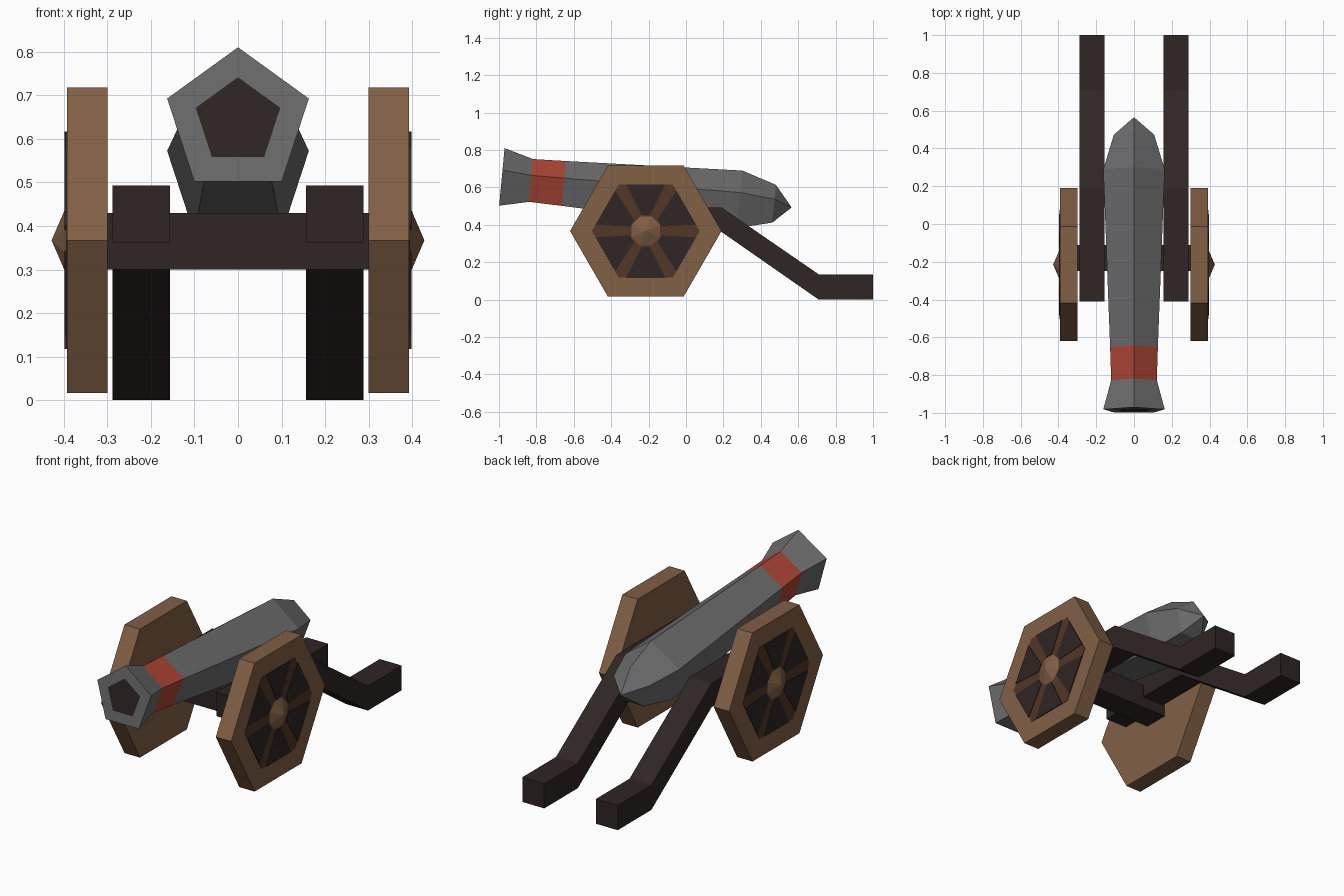
import bpy, bmesh, math
from mathutils import Vector

if "Cube" in bpy.data.objects:
    bpy.data.objects.remove(bpy.data.objects["Cube"])


def material(name, rgb):
    m = bpy.data.materials.new(name)
    m.diffuse_color = (*rgb, 1)
    m.use_nodes = True
    m.node_tree.nodes["Principled BSDF"].inputs["Base Color"].default_value = m.diffuse_color
    return m


IRON = material("iron grey", (0.15, 0.15, 0.155))
RED = material("band red", (0.42, 0.06, 0.035))
WOOD = material("wheel brown", (0.22, 0.115, 0.06))
SPOKE = material("spoke brown", (0.085, 0.038, 0.021))
DARK = material("dark wood", (0.029, 0.018, 0.018))


def make(name, verts, faces, mats, rule=None):
    me = bpy.data.meshes.new(name)
    me.from_pydata(verts, [], faces)
    for m in mats:
        me.materials.append(m)
    bm = bmesh.new()
    bm.from_mesh(me)
    if rule:
        for i, f in enumerate(bm.faces):
            f.material_index = rule(i)
    bmesh.ops.recalc_face_normals(bm, faces=bm.faces)
    bm.to_mesh(me)
    bm.free()
    ob = bpy.data.objects.new(name, me)
    bpy.context.collection.objects.link(ob)
    return ob


def prism(name, profile, x0, x1, mat):
    """Extrude a (y, z) profile along x."""
    n = len(profile)
    verts = [(x, y, z) for x in (x0, x1) for y, z in profile]
    faces = [tuple(range(n)), tuple(range(n, 2 * n))]
    faces += [(i, (i + 1) % n, n + (i + 1) % n, n + i) for i in range(n)]
    return make(name, verts, faces, [mat])


def ring(r, n, start=0.0):
    """Polygon around the wheel centre in the y-z plane."""
    return [(CY + r * math.cos(start + math.tau * i / n),
             CZ + r * math.sin(start + math.tau * i / n)) for i in range(n)]


# Barrel: five-sided rings along a tilted axis, painted bore and red band
tilt = math.atan(0.0945)
up = Vector((0, math.sin(tilt), math.cos(tilt)))
side = Vector((1, 0, 0))
rings = [(-0.986, 0.102), (-0.986, 0.171), (-0.83, 0.127), (-0.655, 0.133),
         (0.285, 0.171), (0.47, 0.112)]


def axis(y):
    return Vector((0, y, 0.64 - 0.0945 * (y + 0.986)))


verts = [axis(y) + r * (math.cos(a) * up + math.sin(a) * side)
         for y, r in rings for a in [math.tau * k / 5 for k in range(5)]]
verts.append(axis(0.565))
faces = [(0, 1, 2, 3, 4)]
for j in range(len(rings) - 1):
    for k in range(5):
        a, b = j * 5 + k, j * 5 + (k + 1) % 5
        faces.append((a, b, b + 5, a + 5))
last = (len(rings) - 1) * 5
faces += [(last + k, last + (k + 1) % 5, len(verts) - 1) for k in range(5)]
make("barrel", verts, faces, [IRON, RED, DARK],
     lambda i: 2 if i == 0 else (1 if 11 <= i <= 15 else 0))

# Axle between the wheels
prism("axle", [(-0.25, 0.30), (-0.25, 0.43), (-0.11, 0.43), (-0.11, 0.30)],
      -0.31, 0.31, DARK)

CY, CZ = -0.215, 0.367
trail = [(-0.41, 0.362), (-0.41, 0.493), (0.19, 0.493), (0.71, 0.135),
         (1.0, 0.135), (1.0, 0.0), (0.71, 0.0), (0.19, 0.362)]

for s, label in ((-1, "left"), (1, "right")):
    # Bent trail beam
    prism(label + "_trail", trail, s * 0.156, s * 0.288, DARK)
    # Six-sided wheel
    prism(label + "_wheel", ring(0.405, 6), s * 0.30, s * 0.393, WOOD)
    # Painted spokes: a hexagonal plate with dark wedges between the spokes
    prism(label + "_spokes", ring(0.288, 6), s * 0.39, s * 0.395, SPOKE)
    for k in range(6):
        mid = math.radians(30 + 60 * k)
        wedge = []
        for d, w in ((0.085, -0.022), (0.25, -0.105), (0.25, 0.105), (0.085, 0.022)):
            wedge.append((CY + d * math.cos(mid) - w * math.sin(mid),
                          CZ + d * math.sin(mid) + w * math.cos(mid)))
        prism(f"{label}_wheel_gap_{k + 1}", wedge, s * 0.392, s * 0.398, DARK)
    # Pointed hub cap
    n = 8
    hub = [(s * 0.393, y, z) for y, z in ring(0.088, n, math.pi / 8)]
    hub.append((s * 0.428, CY, CZ))
    make(label + "_hub", hub,
         [tuple(range(n))] + [(i, (i + 1) % n, n) for i in range(n)], [WOOD])
